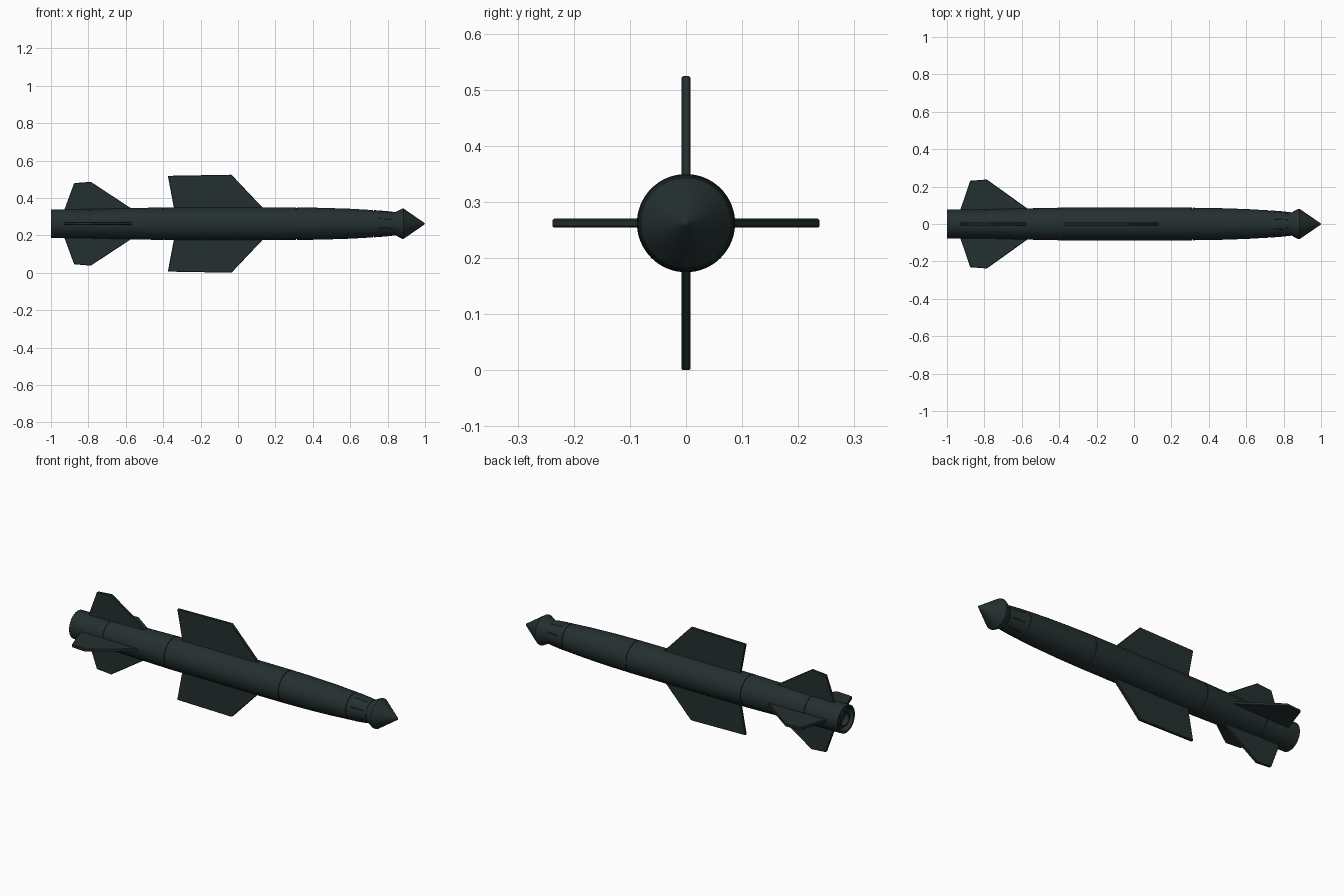
import bpy, bmesh, math
from mathutils import Matrix, Vector

if "Cube" in bpy.data.objects:
    bpy.data.objects.remove(bpy.data.objects["Cube"])

AXIS_Z = 0.262


def material(name, rgb):
    m = bpy.data.materials.new(name)
    m.diffuse_color = (*rgb, 1)
    m.use_nodes = True
    m.node_tree.nodes["Principled BSDF"].inputs["Base Color"].default_value = m.diffuse_color
    return m


DARK = material("dark green grey", (0.018, 0.029, 0.029))


def finish(name, bm, smooth=True):
    bmesh.ops.recalc_face_normals(bm, faces=bm.faces)
    mesh = bpy.data.meshes.new(name)
    bm.to_mesh(mesh)
    bm.free()
    mesh.materials.append(DARK)
    ob = bpy.data.objects.new(name, mesh)
    ob.location.z = AXIS_Z
    bpy.context.collection.objects.link(ob)
    bpy.ops.object.select_all(action='DESELECT')
    ob.select_set(True)
    bpy.context.view_layer.objects.active = ob
    if smooth:
        bpy.ops.object.shade_smooth_by_angle(angle=math.radians(30))
    return ob


def lathe(name, profile, sides=64):
    """Turn an (x, radius) profile around the long axis."""
    bm = bmesh.new()
    verts = [bm.verts.new((x, 0, r)) for x, r in profile]
    edges = [bm.edges.new(p) for p in zip(verts, verts[1:])]
    bmesh.ops.spin(bm, geom=verts + edges, cent=(0, 0, 0), axis=(1, 0, 0),
                   angle=math.tau, steps=sides, use_duplicate=False)
    bmesh.ops.remove_doubles(bm, verts=bm.verts, dist=1e-5)
    return finish(name, bm)


def fin(name, outline, angle, thick=0.016):
    """Flat plate from an (x, radius) outline, turned around the long axis."""
    bm = bmesh.new()
    face = bm.faces.new([bm.verts.new((x, -thick / 2, r)) for x, r in outline])
    ext = bmesh.ops.extrude_face_region(bm, geom=[face])
    moved = [v for v in ext['geom'] if isinstance(v, bmesh.types.BMVert)]
    bmesh.ops.translate(bm, verts=moved, vec=Vector((0, thick, 0)))
    bmesh.ops.transform(bm, verts=bm.verts,
                        matrix=Matrix.Rotation(math.radians(angle), 4, 'X'))
    ob = finish(name, bm, False)
    bev = ob.modifiers.new("soft edges", 'BEVEL')
    bev.width = 0.0025
    bev.segments = 1
    return ob


def groove(x, r):
    """Narrow seam around the body."""
    return [(x - 0.002, r), (x - 0.002, r - 0.004),
            (x + 0.002, r - 0.004), (x + 0.002, r)]


# Main body with hollow tail and panel seams
lathe("body", [(-0.97, 0), (-0.97, 0.062), (-1.0, 0.066), (-1.0, 0.077)]
      + groove(-0.79, 0.078)
      + [(-0.6, 0.083)] + groove(-0.4, 0.087)
      + [(0.0, 0.0875)] + groove(0.313, 0.087)
      + [(0.45, 0.085), (0.6, 0.080)] + groove(0.724, 0.073)
      + [(0.79, 0.068), (0.84, 0.0625), (0.84, 0)])

# Exhaust ring in the tail
lathe("exhaust_nozzle", [(-0.965, 0.034), (-0.992, 0.044),
                         (-0.992, 0.037), (-0.965, 0.025)])

# Pointed nose with flared collar
lathe("nose", [(0.836, 0), (0.836, 0.059), (0.846, 0.064), (0.878, 0.081),
               (0.885, 0.081), (0.996, 0.005), (1.0, 0)])

# Narrow sensor strips behind the nose
for i in range(8):
    fin(f"sensor_strip_{i + 1}", [(0.75, 0.06), (0.75, 0.0725),
                                  (0.825, 0.0655), (0.825, 0.06)],
        22.5 + i * 45, 0.008)

# Two large wings, above and below
for i, a in enumerate((0, 180)):
    fin(f"wing_{i + 1}", [(-0.34, 0.07), (-0.375, 0.256), (-0.035, 0.262),
                          (0.147, 0.07)], a)

# Four tail fins; the side pair is slightly longer
for i in range(4):
    tip = 0.238 if i % 2 else 0.224
    fin(f"tail_fin_{i + 1}", [(-0.932, 0.065), (-0.876, tip - 0.007),
                              (-0.787, tip), (-0.545, 0.065)], i * 90)
